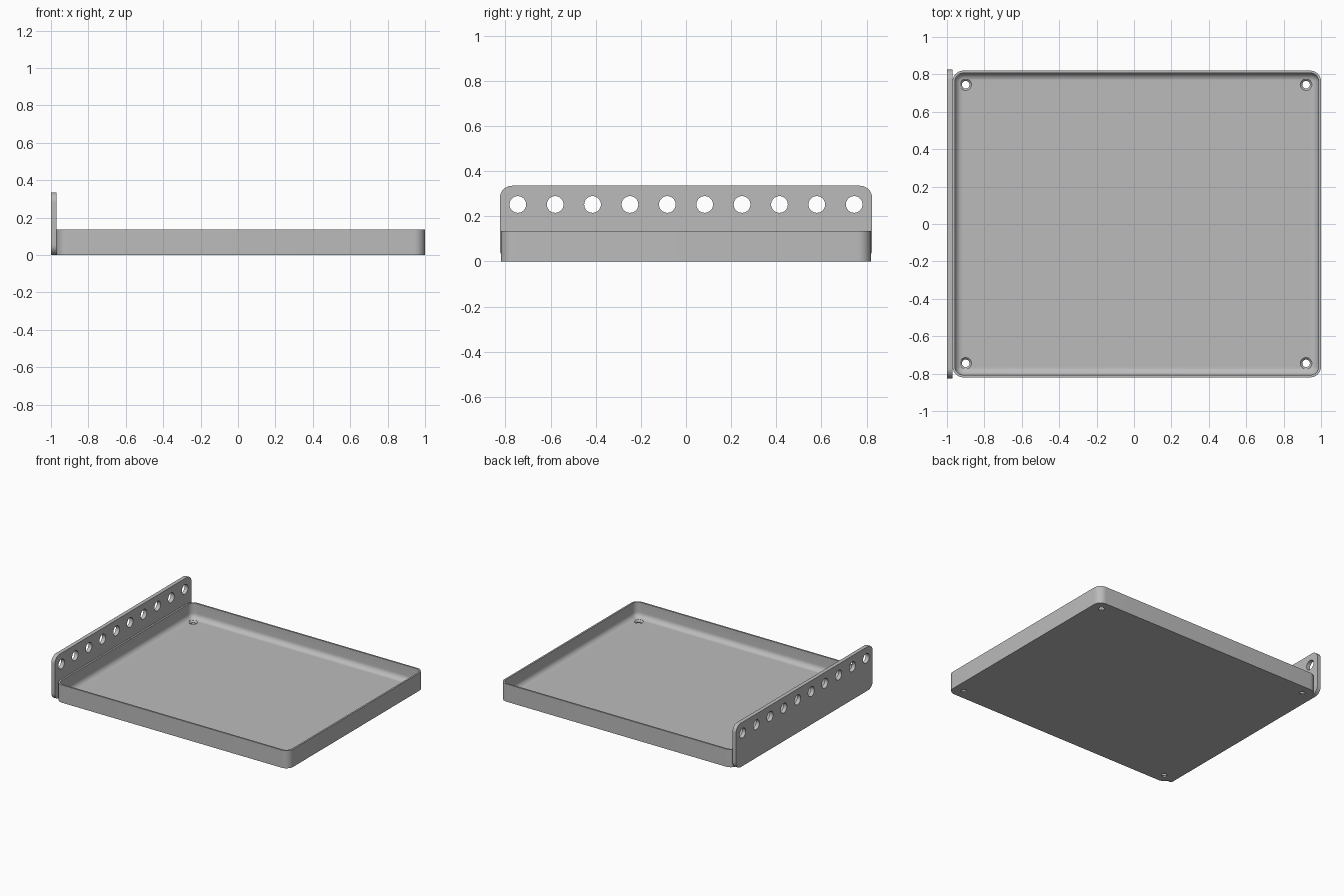
import bpy, bmesh, math
from mathutils import Matrix, Vector

if "Cube" in bpy.data.objects:
    bpy.data.objects.remove(bpy.data.objects["Cube"], do_unlink=True)

GREY = (0.5, 0.5, 0.5, 1)
grey = bpy.data.materials.new("plain grey")
grey.use_nodes = True
grey.diffuse_color = GREY
grey.node_tree.nodes["Principled BSDF"].inputs["Base Color"].default_value = GREY


def rounded_rect(width, depth, radius, steps=10):
    """Outline of a rounded rectangle centred on the origin."""
    points = []
    for corner, (sx, sy) in enumerate(((1, 1), (-1, 1), (-1, -1), (1, -1))):
        for i in range(steps + 1):
            a = (corner + i / steps) * math.pi / 2
            points.append((sx * (width / 2 - radius) + radius * math.cos(a),
                           sy * (depth / 2 - radius) + radius * math.sin(a)))
    return points


def loft(bm, rings):
    """Skin a stack of equal point rings and cap both ends."""
    loops = [[bm.verts.new(p) for p in ring] for ring in rings]
    for low, high in zip(loops, loops[1:]):
        for i in range(len(low)):
            j = (i + 1) % len(low)
            bm.faces.new((low[i], low[j], high[j], high[i]))
    bm.faces.new(loops[0][::-1])
    bm.faces.new(loops[-1])


def make_object(name, bm):
    bmesh.ops.recalc_face_normals(bm, faces=bm.faces)
    mesh = bpy.data.meshes.new(name)
    bm.to_mesh(mesh)
    bm.free()
    mesh.materials.append(grey)
    obj = bpy.data.objects.new(name, mesh)
    bpy.context.collection.objects.link(obj)
    return obj


def drill(obj, centres, profile, turn=Matrix()):
    """Cut one turned (radius, height) profile out at every centre."""
    bm = bmesh.new()
    for centre in centres:
        loft(bm, [[Vector(centre) + turn @ Vector((r * math.cos(a), r * math.sin(a), h))
                   for a in (math.tau * i / 32 for i in range(32))]
                  for r, h in profile])
    cutter = make_object(obj.name + "_hole_cutter", bm)
    cutter.hide_render = True
    cut = obj.modifiers.new("holes", 'BOOLEAN')
    cut.operation = 'DIFFERENCE'
    cut.solver = 'EXACT'
    cut.object = cutter
    bpy.ops.object.select_all(action='DESELECT')
    bpy.context.view_layer.objects.active = obj
    obj.select_set(True)
    bpy.ops.object.modifier_apply(modifier=cut.name)
    bpy.data.objects.remove(cutter, do_unlink=True)
    bpy.ops.object.shade_smooth_by_angle(angle=math.radians(30))


# Tray: outer wall, rim, inner wall, then a cove running down to the floor
LEFT, RIGHT, DEPTH, HEIGHT = -0.97, 1.0, 1.64, 0.135
WALL, FLOOR, COVE, CORNER = 0.013, 0.02, 0.04, 0.058
MIDDLE = (LEFT + RIGHT) / 2
section = [(0, 0), (0, HEIGHT), (WALL, HEIGHT)]
for i in range(9):
    a = i / 8 * math.pi / 2
    section.append((WALL + COVE * (1 - math.cos(a)), FLOOR + COVE * (1 - math.sin(a))))
bm = bmesh.new()
loft(bm, [[(x + MIDDLE, y, z) for x, y in
           rounded_rect(RIGHT - LEFT - 2 * inset, DEPTH - 2 * inset, CORNER - inset)]
          for inset, z in section])
tray = make_object("tray", bm)

# Countersunk screw holes in the tray corners
drill(tray, [(x, y, 0) for x in (-0.9, 0.92) for y in (-0.745, 0.745)],
      [(0.02, -0.02), (0.02, 0.009), (0.031, FLOOR), (0.031, 0.04)])

# Upright side plate with rounded corners
PLATE_HEIGHT = 0.335
bm = bmesh.new()
loft(bm, [[(x, y, z + PLATE_HEIGHT / 2) for y, z in rounded_rect(1.65, PLATE_HEIGHT, 0.055)]
          for x in (-1.0, LEFT)])
plate = make_object("side_plate", bm)

# Row of round holes along the plate
drill(plate, [(-0.985, -0.745 + 1.49 * i / 9, 0.252) for i in range(10)],
      [(0.037, -0.05), (0.037, 0.05)], Matrix.Rotation(math.pi / 2, 3, 'Y').to_4x4())
